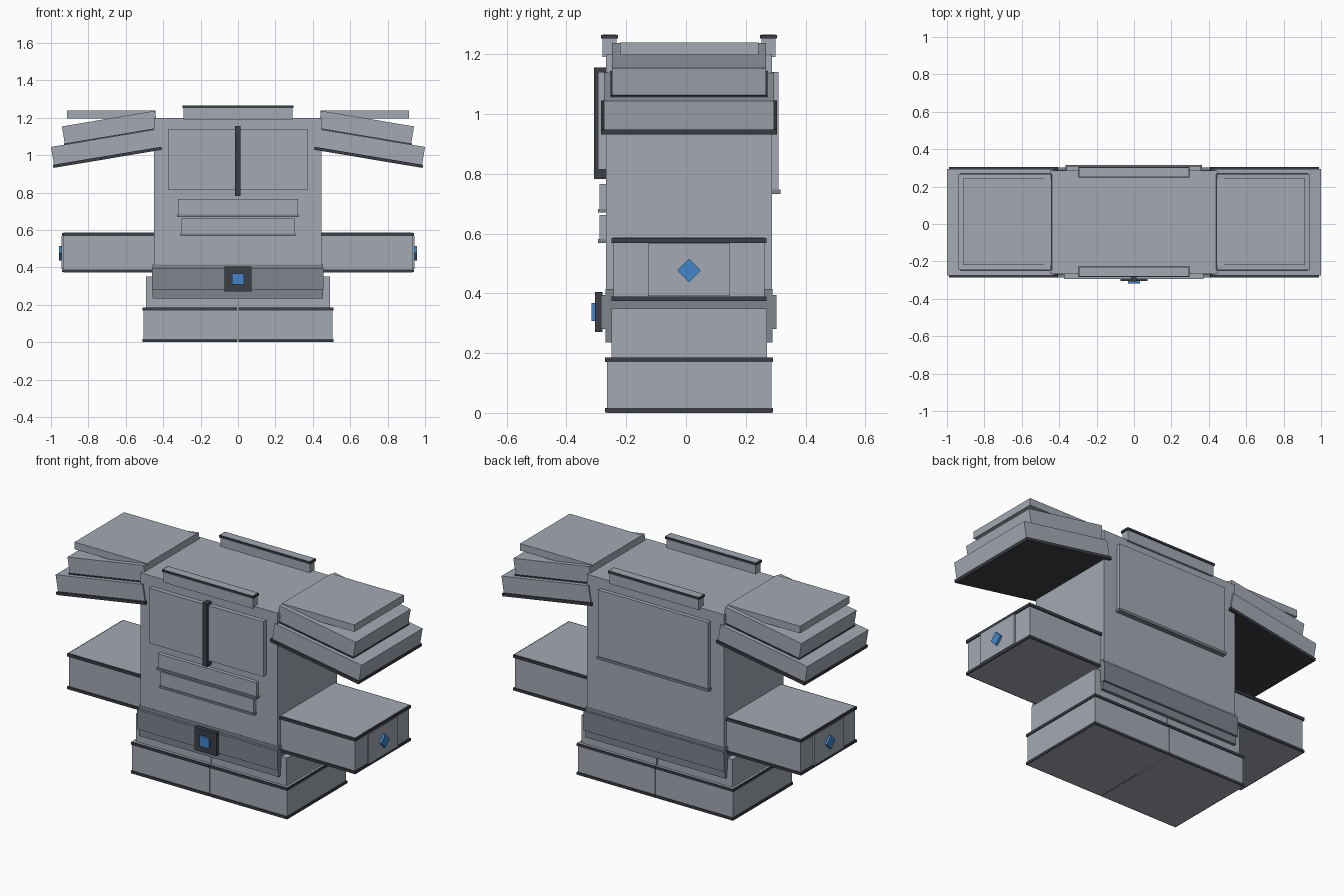
import bpy, bmesh, math
from mathutils import Matrix

if "Cube" in bpy.data.objects:
    bpy.data.objects.remove(bpy.data.objects["Cube"])


def material(name, rgb):
    m = bpy.data.materials.new(name)
    m.diffuse_color = (*rgb, 1)
    m.use_nodes = True
    m.node_tree.nodes["Principled BSDF"].inputs["Base Color"].default_value = m.diffuse_color
    return m


GREY = material("light grey", (0.37, 0.40, 0.455))
BELT = material("belt grey", (0.21, 0.233, 0.27))
DARK = material("charcoal", (0.047, 0.049, 0.062))
BLUE = material("blue", (0.055, 0.24, 0.60))


def box(name, mat, x, y, z, tilt=None, mirror=False):
    """Box from (min, max) ranges; tilt = (centre x, centre z, degrees about y)."""
    bm = bmesh.new()
    bmesh.ops.create_cube(bm, size=1)
    size = [r[1] - r[0] for r in (x, y, z)]
    mid = [(r[0] + r[1]) / 2 for r in (x, y, z)]
    mat4 = Matrix.Translation(mid) @ Matrix.Diagonal((*size, 1))
    if tilt:
        cx, cz, deg = tilt
        mat4 = Matrix.Translation((cx, 0, cz)) @ Matrix.Rotation(math.radians(deg), 4, 'Y') @ mat4
    bmesh.ops.transform(bm, matrix=mat4, verts=bm.verts)
    me = bpy.data.meshes.new(name)
    bm.to_mesh(me)
    bm.free()
    me.materials.append(mat)
    ob = bpy.data.objects.new(name, me)
    bpy.context.collection.objects.link(ob)
    if mirror:
        ob.modifiers.new("mirror", 'MIRROR')
    return ob


def both(name, mat, x, y, z, tilt=None):
    return box(name, mat, x, y, z, tilt, mirror=True)


# Boots with dark rims, split down the middle
both("boot", GREY, (0.002, 0.506), (-0.265, 0.286), (0, 0.186))
both("boot_sole_rim", DARK, (0.002, 0.511), (-0.271, 0.291), (0.001, 0.016))
both("boot_top_rim", DARK, (0.002, 0.511), (-0.271, 0.291), (0.17, 0.185))
both("leg", GREY, (0.002, 0.493), (-0.25, 0.271), (0.18, 0.35))

# Torso
box("torso", GREY, (-0.449, 0.446), (-0.267, 0.287), (0.39, 1.2))

# Belt and buckle
box("belt_core", BELT, (-0.457, 0.454), (-0.269, 0.289), (0.235, 0.415))
box("belt_band", BELT, (-0.46, 0.457), (-0.285, 0.302), (0.28, 0.395))
box("buckle", DARK, (-0.072, 0.072), (-0.305, -0.28), (0.27, 0.405))
box("buckle_gem", BLUE, (-0.031, 0.031), (-0.317, -0.30), (0.308, 0.367))

# Chest, belly and back plates, each with a small lower lip
box("chest_plate", GREY, (-0.375, 0.372), (-0.294, -0.26), (0.815, 1.14))
box("chest_strip", DARK, (-0.016, 0.014), (-0.308, -0.26), (0.782, 1.155))
for name, half, low, high in (("upper_belly", 0.322, 0.68, 0.765),
                              ("lower_belly", 0.303, 0.578, 0.662)):
    box(name + "_plate", GREY, (-half, half), (-0.289, -0.26), (low, high))
    box(name + "_lip", BELT, (-half - 0.005, half + 0.005), (-0.294, -0.26), (low - 0.01, low + 0.003))
box("back_plate", GREY, (-0.362, 0.358), (0.28, 0.31), (0.745, 1.14))
box("back_plate_lip", BELT, (-0.367, 0.363), (0.28, 0.316), (0.733, 0.748))

# Collar bars with dark rims
for name, y0, y1 in (("front_collar", -0.279, -0.233), ("back_collar", 0.253, 0.299)):
    box(name, GREY, (-0.292, 0.292), (y0, y1), (1.19, 1.266))
    box(name + "_rim", DARK, (-0.298, 0.298), (y0 - 0.005, y1 + 0.005), (1.252, 1.265))

# Forearms with dark rims, end panels and diamond gems
both("forearm", GREY, (0.43, 0.934), (-0.242, 0.263), (0.374, 0.586))
both("forearm_low_rim", DARK, (0.43, 0.941), (-0.25, 0.27), (0.375, 0.39))
both("forearm_top_rim", DARK, (0.43, 0.941), (-0.25, 0.27), (0.568, 0.585))
both("forearm_panel", GREY, (0.92, 0.943), (-0.127, 0.147), (0.391, 0.567))
gem = both("forearm_gem", BLUE, (0.93, 0.956), (-0.028, 0.028), (-0.028, 0.028))
gem.data.transform(Matrix.Translation((0, 0.01, 0.476)) @ Matrix.Rotation(math.radians(45), 4, 'X'))

# Layered shoulder armour, sloping down outwards
low = (0.7065, 1.036, 9.5)
mid = (0.685, 1.147, 9.5)
both("shoulder_base", GREY, (-0.288, 0.288), (-0.275, 0.295), (-0.045, 0.0565), low)
both("shoulder_underside", DARK, (-0.294, 0.294), (-0.285, 0.304), (-0.0565, -0.04), low)
both("shoulder_middle", GREY, (-0.252, 0.252), (-0.247, 0.267), (-0.049, 0.049), mid)
both("shoulder_middle_rim", DARK, (-0.256, 0.256), (-0.252, 0.272), (-0.049, -0.043), mid)
both("shoulder_cap", GREY, (0.44, 0.914), (-0.22, 0.242), (1.197, 1.239))
